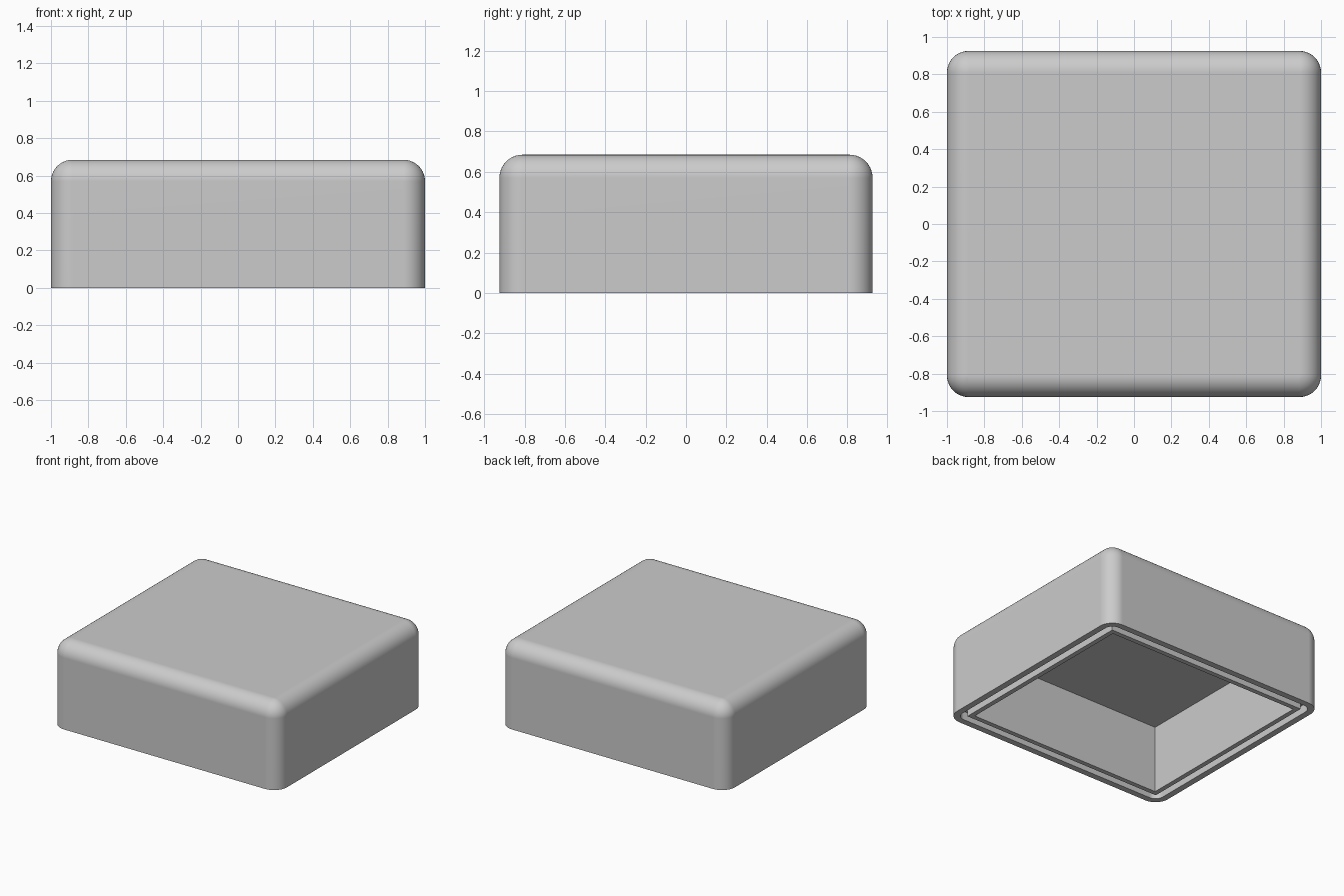
import bpy, bmesh
from math import sin, cos, pi, radians

cube = bpy.data.objects.get("Cube")
if cube:
    bpy.data.objects.remove(cube, do_unlink=True)

HALF_X, HALF_Y, TOP = 1.0, 0.925, 0.685
RADIUS = 0.115            # outer corner and top edge rounding
SEGMENTS = 10
WALL, CEILING = 0.143, 0.54
GROOVE_OUT, GROOVE_IN, GROOVE_DEPTH = 0.05, 0.105, 0.07

grey = bpy.data.materials.new("light_grey")
grey.use_nodes = True
colour = (0.6, 0.6, 0.6, 1.0)
grey.diffuse_color = colour
grey.node_tree.nodes["Principled BSDF"].inputs["Base Color"].default_value = colour


def ring(bm, inset, z, radius):
    """Rounded rectangle loop, inset from the outer walls."""
    verts = []
    for corner, (sx, sy) in enumerate([(1, 1), (-1, 1), (-1, -1), (1, -1)]):
        cx = sx * (HALF_X - inset - radius)
        cy = sy * (HALF_Y - inset - radius)
        for i in range(SEGMENTS + 1):
            a = (corner + i / SEGMENTS) * pi / 2
            verts.append(bm.verts.new((cx + radius * cos(a), cy + radius * sin(a), z)))
    return verts


# Section from the cavity ceiling, down and around the rim groove, up the outside
lip = RADIUS - GROOVE_OUT
section = [
    (WALL, CEILING, 0), (WALL, 0, 0),
    (GROOVE_IN, 0, 0), (GROOVE_IN, GROOVE_DEPTH, 0),
    (GROOVE_OUT, GROOVE_DEPTH, lip), (GROOVE_OUT, 0, lip),
    (0, 0, RADIUS),
]
# Rounded top edge
for i in range(SEGMENTS + 1):
    a = i / SEGMENTS * pi / 2
    section.append((RADIUS * (1 - cos(a)), TOP - RADIUS * (1 - sin(a)), RADIUS * cos(a)))

bm = bmesh.new()
rings = [ring(bm, *s) for s in section]
for low, high in zip(rings, rings[1:]):
    for i in range(len(low)):
        j = (i + 1) % len(low)
        bm.faces.new((low[i], low[j], high[j], high[i]))
bm.faces.new(rings[0])
bm.faces.new(rings[-1])
bmesh.ops.remove_doubles(bm, verts=bm.verts[:], dist=0.0002)
bmesh.ops.recalc_face_normals(bm, faces=bm.faces[:])

mesh = bpy.data.meshes.new("hollow_cover")
bm.to_mesh(mesh)
bm.free()
mesh.materials.append(grey)
cover = bpy.data.objects.new("hollow_cover", mesh)
bpy.context.collection.objects.link(cover)

# Smooth roundings, flat walls
bpy.ops.object.select_all(action='DESELECT')
cover.select_set(True)
bpy.context.view_layer.objects.active = cover
bpy.ops.object.shade_smooth_by_angle(angle=radians(30))
weighted = cover.modifiers.new("flat_walls", 'WEIGHTED_NORMAL')
weighted.keep_sharp = True
